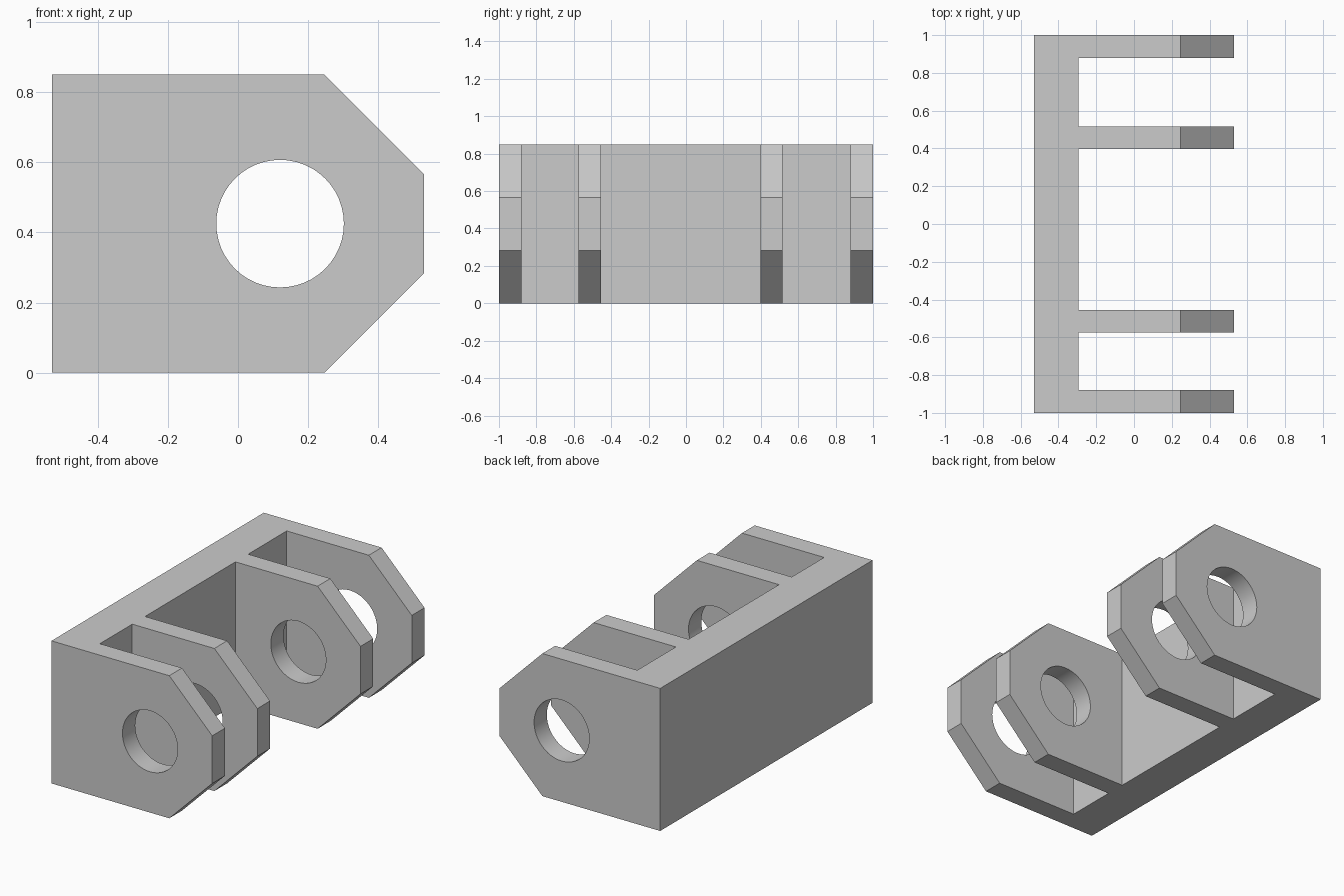
import bpy
import bmesh
import math
from mathutils import Matrix

cube = bpy.data.objects.get("Cube")
if cube:
    bpy.data.objects.remove(cube, do_unlink=True)

grey = bpy.data.materials.new("plain grey")
grey.use_nodes = True
colour = (0.6, 0.6, 0.6, 1)
grey.diffuse_color = colour
grey.node_tree.nodes["Principled BSDF"].inputs["Base Color"].default_value = colour

X, Y, H = 0.53, 1.0, 0.85          # half width, half length, height
BACK = -0.295                      # inner face of the back plate
CHAMFER_X, CHAMFER_Z = 0.247, 0.283


def make_object(name, bm):
    bmesh.ops.recalc_face_normals(bm, faces=bm.faces)
    mesh = bpy.data.meshes.new(name)
    bm.to_mesh(mesh)
    bm.free()
    obj = bpy.data.objects.new(name, mesh)
    bpy.context.collection.objects.link(obj)
    mesh.materials.append(grey)
    return obj


def cut(target, cutter):
    mod = target.modifiers.new(cutter.name, 'BOOLEAN')
    mod.operation = 'DIFFERENCE'
    mod.solver = 'EXACT'
    mod.object = cutter
    bpy.context.view_layer.objects.active = target
    bpy.ops.object.modifier_apply(modifier=mod.name)
    bpy.data.objects.remove(cutter, do_unlink=True)


# Chamfered side profile extruded over the full length
profile = [(-X, 0), (CHAMFER_X, 0), (X, CHAMFER_Z),
           (X, H - CHAMFER_Z), (CHAMFER_X, H), (-X, H)]
bm = bmesh.new()
face = bm.faces.new([bm.verts.new((x, -Y, z)) for x, z in profile])
side = bmesh.ops.extrude_face_region(bm, geom=[face])["geom"]
bmesh.ops.translate(bm, vec=(0, 2 * Y, 0),
                    verts=[v for v in side if isinstance(v, bmesh.types.BMVert)])
bracket = make_object("hinge_bracket", bm)

# Gaps that leave four lugs on the back plate
for y0, y1 in [(-0.88, -0.575), (-0.455, 0.397), (0.517, 0.88)]:
    bm = bmesh.new()
    bmesh.ops.create_cube(bm, size=1, matrix=Matrix.Translation(
        (BACK + 0.5, (y0 + y1) / 2, H / 2)) @ Matrix.Diagonal((1, y1 - y0, 2, 1)))
    cut(bracket, make_object("gap_cutter", bm))

# Pin hole through all lugs
bm = bmesh.new()
bmesh.ops.create_cone(bm, cap_ends=True, segments=48, radius1=0.182,
                      radius2=0.182, depth=3, matrix=Matrix.Translation(
                          (0.12, 0, H / 2)) @ Matrix.Rotation(math.pi / 2, 4, 'X'))
cut(bracket, make_object("pin_hole_cutter", bm))

# Smooth hole walls, sharp edges elsewhere
bpy.ops.object.select_all(action='DESELECT')
bracket.select_set(True)
bpy.context.view_layer.objects.active = bracket
bpy.ops.object.shade_smooth_by_angle(angle=math.radians(30))
